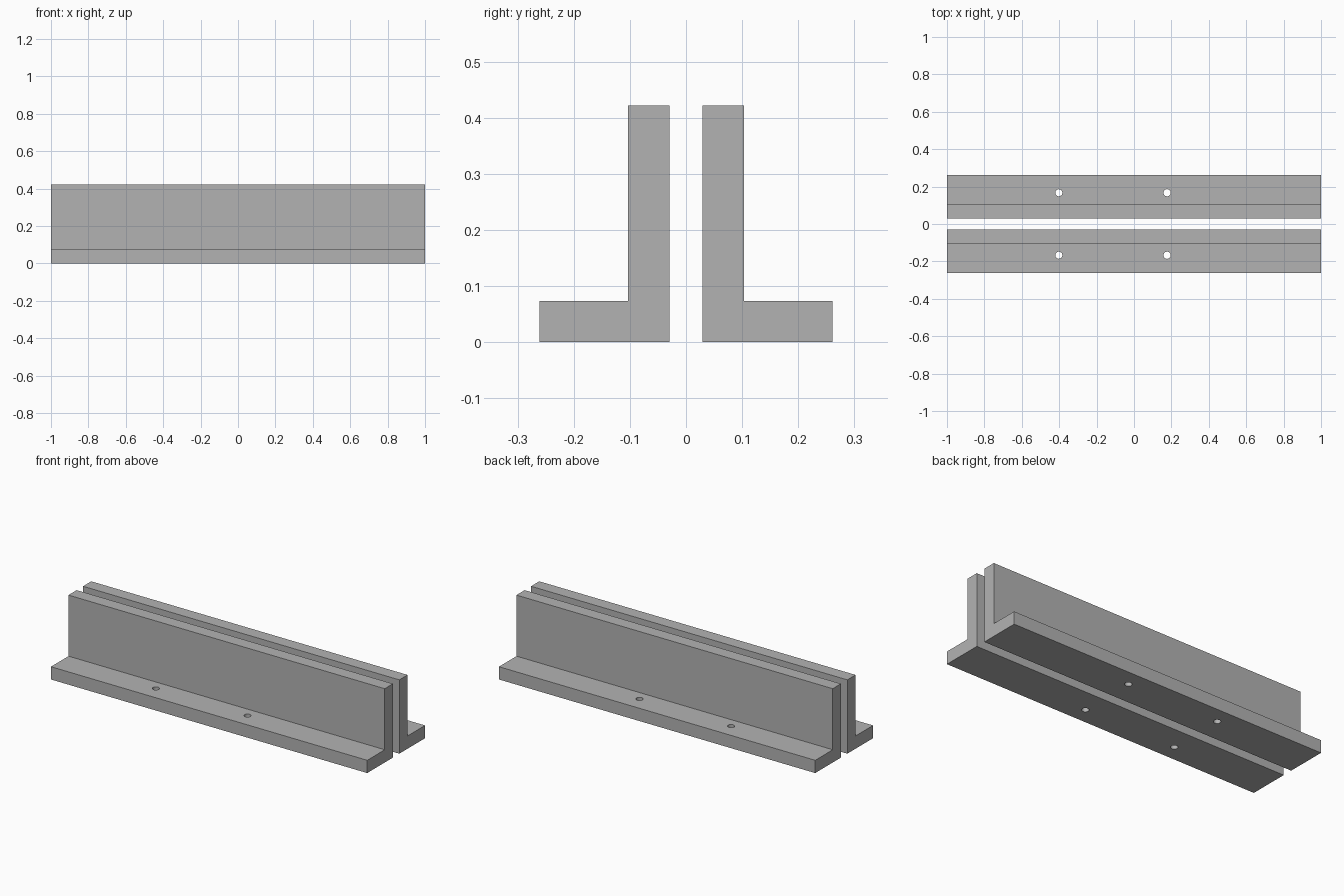
import bpy, bmesh, math
from mathutils import Matrix

if "Cube" in bpy.data.objects:
    bpy.data.objects.remove(bpy.data.objects["Cube"])

grey = bpy.data.materials.new("plain grey")
grey.diffuse_color = (0.45, 0.45, 0.45, 1)
grey.use_nodes = True
grey.node_tree.nodes["Principled BSDF"].inputs["Base Color"].default_value = grey.diffuse_color


def prism(name, outline, depth, frame):
    """Extrude a 2D outline by depth along local z, then place it with frame."""
    bm = bmesh.new()
    face = bm.faces.new([bm.verts.new((u, v, 0)) for u, v in outline])
    top = bmesh.ops.extrude_face_region(bm, geom=[face])["geom"]
    bmesh.ops.translate(bm, vec=(0, 0, depth),
                        verts=[g for g in top if isinstance(g, bmesh.types.BMVert)])
    bm.transform(frame)
    bmesh.ops.recalc_face_normals(bm, faces=bm.faces)
    mesh = bpy.data.meshes.new(name)
    bm.to_mesh(mesh)
    bm.free()
    mesh.materials.append(grey)
    obj = bpy.data.objects.new(name, mesh)
    bpy.context.collection.objects.link(obj)
    return obj


def stadium(x0, x1, c, r, n=24):
    """Rounded slot outline between two arc centres; a circle when they coincide."""
    pts = []
    for cx, start in ((x1, -math.pi / 2), (x0, math.pi / 2)):
        last = n if x0 == x1 else n + 1
        pts += [(cx + r * math.cos(start + math.pi * i / n),
                 c + r * math.sin(start + math.pi * i / n)) for i in range(last)]
    return pts


ALONG_X = Matrix(((0, 0, 1, -1), (1, 0, 0, 0), (0, 1, 0, 0), (0, 0, 0, 1)))
ALONG_Y = Matrix(((1, 0, 0, 0), (0, 0, 1, -0.5), (0, 1, 0, 0), (0, 0, 0, 1)))
ALONG_Z = Matrix.Translation((0, 0, -0.1))

# Two L-shaped angle rails standing back to back
for name, s in (("front_angle_rail", -1), ("back_angle_rail", 1)):
    profile = [(s * y, z) for y, z in ((0.029, 0), (0.261, 0), (0.261, 0.073),
                                       (0.103, 0.073), (0.103, 0.422), (0.029, 0.422))]
    rail = prism(name, profile, 2, ALONG_X)

    # Round hole and long slot in the upright, two screw holes in the foot
    cutters = [
        prism("round_hole_cutter", stadium(-0.844, -0.844, 0.294, 0.045), 1, ALONG_Y),
        prism("slot_cutter", stadium(-0.38, 0.692, 0.294, 0.045), 1, ALONG_Y),
    ]
    for x in (-0.402, 0.177):
        cutters.append(prism("screw_hole_cutter", stadium(x, x, s * 0.167, 0.019, 16),
                             0.3, ALONG_Z))

    bpy.context.view_layer.objects.active = rail
    for cutter in cutters:
        mod = rail.modifiers.new("cut", "BOOLEAN")
        mod.operation = "DIFFERENCE"
        mod.solver = "EXACT"
        mod.object = cutter
        bpy.ops.object.modifier_apply(modifier=mod.name)
        bpy.data.objects.remove(cutter)

    # Smooth hole walls, crisp edges
    bpy.ops.object.select_all(action="DESELECT")
    rail.select_set(True)
    bpy.ops.object.shade_smooth_by_angle(angle=math.radians(30))
